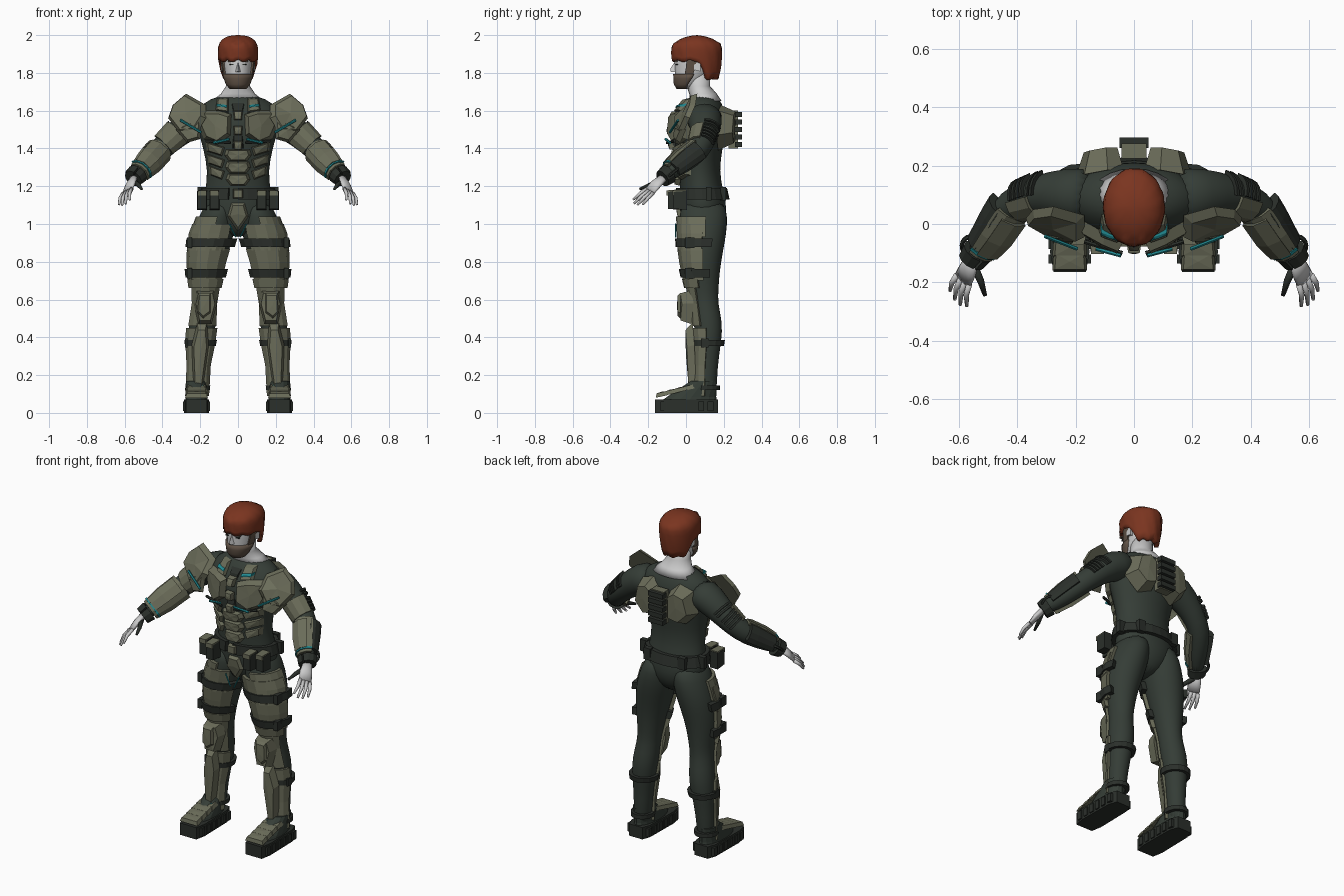
import bpy, bmesh, math
from mathutils import Vector as V

cube = bpy.data.objects.get("Cube")
if cube:
    bpy.data.objects.remove(cube, do_unlink=True)


def material(name, r, g, b):
    m = bpy.data.materials.new(name)
    m.use_nodes = True
    m.diffuse_color = (r, g, b, 1)
    m.node_tree.nodes["Principled BSDF"].inputs["Base Color"].default_value = (r, g, b, 1)
    return m


SUIT = material("dark green suit", .035, .046, .037)
OLIVE = material("olive armour", .148, .153, .102)
STRAP = material("black green straps", .024, .029, .024)
SKIN = material("pale skin", .6, .6, .6)
HAIR = material("red hair", .195, .035, .014)
BEARD = material("brown beard", .115, .083, .06)
TEAL = material("teal glow", .015, .25, .28)


def add(name, verts, faces, mat, mirror=False, smooth=False, subsurf=0):
    """Make an object, or a left and right pair."""
    for side, s in ((("left_", 1), ("right_", -1)) if mirror else (("", 1),)):
        bm = bmesh.new()
        vs = [bm.verts.new((v[0] * s, v[1], v[2])) for v in verts]
        for f in faces:
            bm.faces.new([vs[i] for i in f]).smooth = smooth
        bmesh.ops.recalc_face_normals(bm, faces=bm.faces)
        me = bpy.data.meshes.new(side + name)
        bm.to_mesh(me)
        bm.free()
        me.materials.append(mat)
        ob = bpy.data.objects.new(side + name, me)
        bpy.context.collection.objects.link(ob)
        if subsurf:
            ob.modifiers.new("Smooth", "SUBSURF").levels = subsurf
            ob.modifiers["Smooth"].render_levels = subsurf


def sweep(name, path, mat, face=(0, -1, 0), flat=False, arc=None, off=0, n=16, thick=.03, **kw):
    """Loft ellipses along a path; with arc, loft only a curved shell."""
    verts = []
    for i, (x, y, z, rx, ry) in enumerate(path):
        a, b = path[max(i - 1, 0)], path[min(i + 1, len(path) - 1)]
        t = V((0, 0, 1)) if flat else (V(b[:3]) - V(a[:3])).normalized()
        f = V(face)
        f = (f - t * f.dot(t)).normalized()
        s = t.cross(f)
        if arc:
            angles = [math.radians(arc[0] + (arc[1] - arc[0]) * k / (n - 1)) for k in range(n)]
            ring = [(q, off) for q in angles] + [(q, off - thick) for q in reversed(angles)]
        else:
            ring = [(math.tau * k / n, off) for k in range(n)]
        verts += [V((x, y, z)) + f * math.cos(q) * (ry + o) + s * math.sin(q) * (rx + o) for q, o in ring]
    m, r = len(ring), len(path)
    faces = [(i * m + k, i * m + (k + 1) % m, (i + 1) * m + (k + 1) % m, (i + 1) * m + k)
             for i in range(r - 1) for k in range(m)]
    faces += [range(m), range((r - 1) * m, r * m)]
    add(name, verts, faces, mat, **kw)


def facet(name, pts, lift, mat, inset=.75, peak=1.15, **kw):
    """Raise an outline into a chamfered plate."""
    pts, lift, n = [V(p) for p in pts], V(lift), len(pts)
    c = sum(pts, V()) / n
    verts = pts + [c + (p - c) * inset + lift for p in pts] + [c + lift * peak]
    faces = [range(n)]
    for k in range(n):
        j = (k + 1) % n
        faces += [(k, j, n + j, n + k), (n + k, n + j, 2 * n)]
    add(name, verts, faces, mat, **kw)


def box(name, c, size, mat, inset=1, **kw):
    x, y, z = c
    a, b, h = (d / 2 for d in size)
    facet(name, [(x - a, y + b, z - h), (x + a, y + b, z - h), (x + a, y + b, z + h), (x - a, y + b, z + h)],
          (0, -2 * b, 0), mat, inset, 1, **kw)


def stroke(name, p, q, mat, r=.006, **kw):
    sweep(name, [(*p, r, r), (*q, r, r)], mat, face=(.1, -.9, .3), n=6, **kw)


def at(path, u):
    i = max(0, min(int(u), len(path) - 2))
    return tuple(p + (q - p) * (u - i) for p, q in zip(path[i], path[i + 1]))


def at_z(path, z):
    for i in range(len(path) - 1):
        lo, hi = path[i][2], path[i + 1][2]
        if min(lo, hi) <= z <= max(lo, hi):
            return at(path, i + (z - lo) / (hi - lo))


def shell(name, path, zs, arc, off, mat, n=6, **kw):
    """Curved armour over part of a limb."""
    sweep(name, [at_z(path, z) for z in zs], mat, flat=True, arc=arc, off=off, n=n, **kw)


# body suit
TORSO = [(0, .08, .93, .05, .06), (0, .09, 1, .14, .11), (0, .092, 1.08, .195, .128), (0, .085, 1.17, .175, .115),
         (0, .07, 1.28, .16, .105), (0, .07, 1.4, .185, .125), (0, .07, 1.5, .215, .14),
         (0, .08, 1.58, .23, .135), (0, .09, 1.64, .19, .1), (0, .09, 1.685, .1, .07)]
LEG = [(.09, .09, 1.13, .075, .11), (.105, .092, 1.05, .1, .132), (.13, .092, .95, .113, .125),
       (.152, .085, .85, .103, .112), (.168, .085, .75, .088, .095), (.172, .093, .65, .07, .08),
       (.178, .1, .58, .065, .07), (.188, .117, .48, .074, .078), (.197, .12, .38, .07, .07),
       (.207, .11, .25, .053, .056), (.217, .107, .05, .052, .058)]
ARM = [(.14, .09, 1.57, .09, .105), (.23, .103, 1.55, .09, .093), (.33, .1, 1.47, .07, .07),
       (.42, .07, 1.385, .06, .06), (.48, -.02, 1.32, .058, .055), (.555, -.125, 1.24, .035, .03)]
sweep("suit_torso", TORSO, SUIT, flat=True, n=24, smooth=True, subsurf=1)
sweep("suit_leg", LEG, SUIT, flat=True, mirror=True, smooth=True, subsurf=1)
sweep("suit_arm", ARM, SUIT, mirror=True, smooth=True, subsurf=1)

# head and neck
HEAD = [(0, 0, 1.715, .035, .04), (0, .005, 1.74, .055, .06), (0, .03, 1.78, .07, .088), (0, .05, 1.84, .079, .11),
        (0, .055, 1.9, .085, .115), (0, .06, 1.96, .06, .08)]
sweep("neck", [(0, .105, 1.65, .14, .085), (0, .09, 1.69, .09, .073), (0, .065, 1.73, .064, .062),
               (0, .065, 1.8, .062, .065)], SKIN, flat=True, n=20, smooth=True)
sweep("head", HEAD, SKIN, flat=True, n=24, smooth=True)
facet("nose", [(0, -.055, 1.865), (.019, -.045, 1.803), (-.019, -.045, 1.803)], (0, -.03, -.012), SKIN, .35)
box("eye", (.032, -.049, 1.844), (.026, .012, .007), STRAP, mirror=True)
box("brow", (.034, -.052, 1.862), (.04, .016, .009), BEARD, mirror=True)
box("ear", (.083, .06, 1.835), (.014, .035, .055), SKIN, .7, mirror=True)
shell("beard", HEAD, (1.715, 1.74, 1.77, 1.795), (-95, 95), .01, BEARD, 16, smooth=True)
shell("sideburn", HEAD, (1.79, 1.83, 1.87), (66, 92), .009, BEARD, mirror=True)

# hair, high around the face and dropping behind the ears to the nape
N, ROWS = 48, 10
hair = []
for row in range(-1, ROWS):
    for k in range(N):
        a = math.tau * k / N
        back = max(0, min(1, .5 - 2.2 * (math.cos(a) + .3)))
        rim = 1.87 - .095 * back - .012 * math.sin(5 * a) ** 2
        z = rim + (2 - rim) * math.sin(max(row, 0) / ROWS * math.pi / 2)
        h = (z - 1.92) / (.08 if z > 1.92 else .16)
        r = (1 - min(1, abs(h)) ** 2.4) ** .42 if h > 0 else 1 - .16 * h * h
        r *= (1 + .014 * math.sin(12 * a + row)) * (.75 if row < 0 else 1)
        hair.append((.106 * r * math.sin(a), .057 - .134 * r * math.cos(a), z - (.012 * r * math.cos(a) ** 2 if h > .5 else 0)))
hair.append((0, .06, 2))
caps = [(i * N + k, i * N + (k + 1) % N, (i + 1) * N + (k + 1) % N, (i + 1) * N + k) for i in range(ROWS) for k in range(N)]
caps += [(ROWS * N + k, ROWS * N + (k + 1) % N, len(hair) - 1) for k in range(N)]
add("hair", hair, caps, HAIR, smooth=True)


def panel(name, outline, lift, mat=OLIVE, inset=.78, **kw):
    """Plate fitted to the front of the torso."""
    pts = []
    for x, z in outline:
        _, cy, _, rx, ry = at_z(TORSO, z)
        pts.append((x, cy - .004 - ry * math.sqrt(max(.06, 1 - (x / rx) ** 2)), z))
    facet(name, pts, (0, -lift, 0), mat, inset, **kw)


# chest and abdomen armour
panel("chest_plate", [(.035, 1.58), (.1, 1.6), (.19, 1.6), (.215, 1.53), (.18, 1.45), (.11, 1.42), (.04, 1.47)], .045, mirror=True)
panel("collar_strap", [(.05, 1.665), (.11, 1.665), (.12, 1.6), (.05, 1.59)], .025, mirror=True)
panel("collar_light", [(.055, 1.63), (.115, 1.637), (.115, 1.623), (.055, 1.616)], .032, TEAL, .9, mirror=True)
panel("sternum_strip", [(-.032, 1.64), (.032, 1.64), (.028, 1.4), (-.028, 1.4)], .02, STRAP)
for i, z in enumerate((1.6, 1.52, 1.44)):
    panel(f"sternum_clip_{i}", [(-.025, z), (.025, z), (.02, z - .05), (-.02, z - .05)], .03)
for i, z in enumerate((1.395, 1.33, 1.265)):
    w = .062 - i * .004
    panel(f"abdomen_plate_{i}", [(-w, z), (w, z), (w + .01, z - .03), (w - .015, z - .062), (.015 - w, z - .062), (-w - .01, z - .03)], .028)
for i, z in enumerate((1.435, 1.37, 1.31)):
    x = .17 - i * .008
    panel(f"rib_plate_{i}", [(.07, z - .03), (x, z), (x - .005, z - .05), (.085, z - .075)], .028, mirror=True)
stroke("chest_light", (.045, -.108, 1.45), (.13, -.085, 1.43), TEAL, .007, mirror=True)
stroke("chest_edge", (.04, -.1, 1.43), (.17, -.06, 1.44), STRAP, .008, mirror=True)
panel("groin_plate", [(-.035, 1.11), (.035, 1.11), (.055, 1.04), (0, .96), (-.055, 1.04)], .02)
stroke("groin_light", (.045, -.055, 1.0), (.012, -.055, .93), TEAL, .004, mirror=True)

# shoulder guards
facet("shoulder_guard", [(.17, .03, 1.63), (.275, .06, 1.69), (.345, .05, 1.63), (.37, .02, 1.56), (.3, -.02, 1.47),
                         (.22, -.045, 1.48), (.17, -.045, 1.56)], (.012, -.024, .01), OLIVE, .82, mirror=True)
facet("shoulder_lower_plate", [(.19, -.03, 1.57), (.3, -.02, 1.52), (.33, 0, 1.5), (.27, -.03, 1.43), (.2, -.05, 1.45)],
      (0, -.025, 0), OLIVE, mirror=True)
stroke("shoulder_light", (.195, -.085, 1.485), (.305, -.042, 1.55), TEAL, .007, mirror=True)

# back pack
facet("back_plate", [(.035, .185, 1.59), (.09, .185, 1.63), (.17, .17, 1.6), (.2, .16, 1.47), (.12, .17, 1.39), (.035, .18, 1.41)],
      (0, .08, 0), OLIVE, .7, 1.05, mirror=True)
box("back_spine", (0, .25, 1.5), (.084, .05, .2), OLIVE)
for i in range(5):
    box(f"back_vent_{i}", (0, .278, 1.42 + i * .04), (.1, .036, .027), STRAP)

# belt
shell("belt", TORSO, (1.13, 1.19), (0, 345), .022, STRAP, 24)
box("buckle", (0, -.055, 1.16), (.055, .03, .05), OLIVE, .8)
for i, (x, y) in enumerate(((.125, -.04), (.19, -.01))):
    box(f"pouch_{i}", (x, y - .02, 1.125), (.052, .07, .1), STRAP, .9, mirror=True)
    box(f"pouch_flap_{i}", (x, y - .025, 1.165), (.05, .075, .03), OLIVE, .9, mirror=True)
for i, a in enumerate((35, 75)):
    x, y = .2 * math.sin(math.radians(a)), .085 + .137 * math.cos(math.radians(a))
    box(f"belt_clip_{i}", (x, y, 1.16), (.045, .03, .07), STRAP, mirror=True)

# leg armour
shell("hip_plate", LEG, (1.04, .99, .93), (0, 95), .014, OLIVE, mirror=True)
shell("upper_thigh_plate", LEG, (1, .95, .86), (-40, 88), .018, OLIVE, mirror=True)
shell("lower_thigh_plate", LEG, (.87, .8, .7), (-60, 92), .018, OLIVE, mirror=True)
shell("over_knee_plate", LEG, (.71, .66), (-65, 75), .022, OLIVE, mirror=True)
shell("knee_shell", LEG, (.68, .58, .46), (-62, 60), .012, OLIVE, mirror=True)
for i, z in enumerate((.9, .74)):
    shell(f"thigh_strap_{i}", LEG, (z - .022, z + .022), (-75, 110), .027, STRAP, 9, mirror=True)
    box(f"thigh_buckle_{i}", (.256, .02, z), (.026, .05, .055), STRAP, mirror=True)
facet("knee_plate", [(.125, .03, .65), (.22, .03, .65), (.235, .04, .58), (.21, .03, .47), (.14, .03, .47), (.11, .04, .58)],
      (0, -.06, 0), OLIVE, .8, mirror=True)
facet("knee_cap", [(.145, -.03, .635), (.21, -.03, .635), (.215, -.03, .53), (.185, -.03, .5), (.145, -.03, .53)],
      (0, -.015, 0), OLIVE, .8, mirror=True)
shell("shin_guard", LEG, (.45, .37, .25, .09), (-72, 82), .013, OLIVE, mirror=True)
facet("shin_ridge", [(.165, .035, .48), (.215, .035, .48), (.245, .045, .36), (.235, .055, .1), (.19, .055, .1), (.155, .045, .36)],
      (0, -.04, 0), OLIVE, .75, mirror=True)
shell("calf_strap", LEG, (.355, .385), (0, 350), .016, STRAP, 16, mirror=True)
shell("ankle_strap", LEG, (.12, .145), (0, 350), .014, STRAP, 16, mirror=True)
box("calf_buckle", (.27, .1, .37), (.02, .04, .045), STRAP, mirror=True)
stroke("ankle_light", (.185, .012, .145), (.25, .012, .145), TEAL, .004, mirror=True)

# boots
facet("boot_sole", [(.165, -.165, 0), (.275, -.165, 0), (.287, -.1, 0), (.283, .12, 0), (.265, .17, 0), (.175, .17, 0),
                    (.157, .12, 0), (.153, -.1, 0)], (0, 0, .072), STRAP, 1, 1, mirror=True)
sweep("boot_upper", [(.22, .015, .06, .06, .15), (.22, .03, .085, .058, .13), (.22, .095, .17, .054, .068)], SUIT, flat=True, mirror=True)
for i in range(4):
    y, z = -.16 + i * .048, .08 + i * .012
    facet(f"toe_plate_{i}", [(.16, y, z), (.28, y, z), (.275, y + .062, z + .014), (.165, y + .062, z + .014)],
          (0, 0, .022), OLIVE, .85, mirror=True)
for i in range(6):
    box(f"sole_tread_{i}", (.22, -.12 + i * .05, .035), (.144, .03, .05), STRAP, mirror=True)

# arm armour
FRONT, OUTER = (-.2, -.75, .6), (.55, .6, .55)


def arm_shell(name, us, arc, off, mat, face=FRONT, n=6):
    sweep(name, [at(ARM, u) for u in us], mat, face, arc=arc, off=off, n=n, mirror=True)


arm_shell("upper_arm_plate", (1.9, 2.7), (-65, 75), .012, OLIVE)
arm_shell("forearm_guard", (3.05, 3.4, 4, 4.65), (-60, 95), .018, OLIVE)
arm_shell("forearm_ridge", (3.2, 4, 4.5), (-35, 35), .028, OLIVE, n=3)
arm_shell("forearm_back_panel", (3.15, 3.6, 4.5), (-45, 50), .017, STRAP, OUTER, 5)
arm_shell("wrist_cuff", (4.7, 5), (0, 350), .016, STRAP, n=12)
arm_shell("wrist_light", (4.48, 4.55), (-60, 85), .024, TEAL)
for i in range(6):
    u = 1.7 + i * .16
    arm_shell(f"upper_arm_rib_{i}", (u, u + .09), (-40, 40), .01, STRAP, OUTER, 5)
for name, c in (("elbow_hoop", (.475, .03, 1.36)), ("wrist_hoop", (.565, -.07, 1.27))):
    hoop = [V(c) + V((.5, .6, .5)) * .03 * math.sin(a) + V((.6, -.6, -.5)) * .033 * math.cos(a)
            for a in (math.pi * k / 8 for k in range(9))]
    sweep(name, [(*p, .008, .008) for p in hoop], STRAP, face=(-.1, .6, -.8), n=6, mirror=True)

# hands
ACROSS, KNUCKLE = V((.73, .55, -.4)).normalized(), V((.585, -.19, 1.175))
NORMAL = V((.4, -.73, -.7)).cross(ACROSS)
sweep("palm", [(.552, -.12, 1.245, .026, .018), (.57, -.16, 1.21, .036, .017), (*KNUCKLE, .037, .012)], SKIN,
      face=NORMAL, n=12, mirror=True, smooth=True)
for i, length in enumerate((.95, 1.1, 1.05, .85)):
    base = KNUCKLE + ACROSS * .019 * (i - 1.5)
    reach = V((.018, -.072, -.066)) * length + ACROSS * .008 * (i - 1.5)
    mid, tip = base + reach * .5 + V((.006, 0, .004)), base + reach
    sweep(f"finger_{i}", [(*base, .011, .011), (*mid, .0095, .0095), (*tip, .006, .006)], SKIN, n=8, mirror=True, smooth=True)
sweep("thumb", [(.55, -.14, 1.225, .015, .015), (.525, -.195, 1.205, .012, .012), (.51, -.245, 1.185, .007, .007)],
      STRAP, face=(0, 0, 1), n=8, mirror=True, smooth=True)
